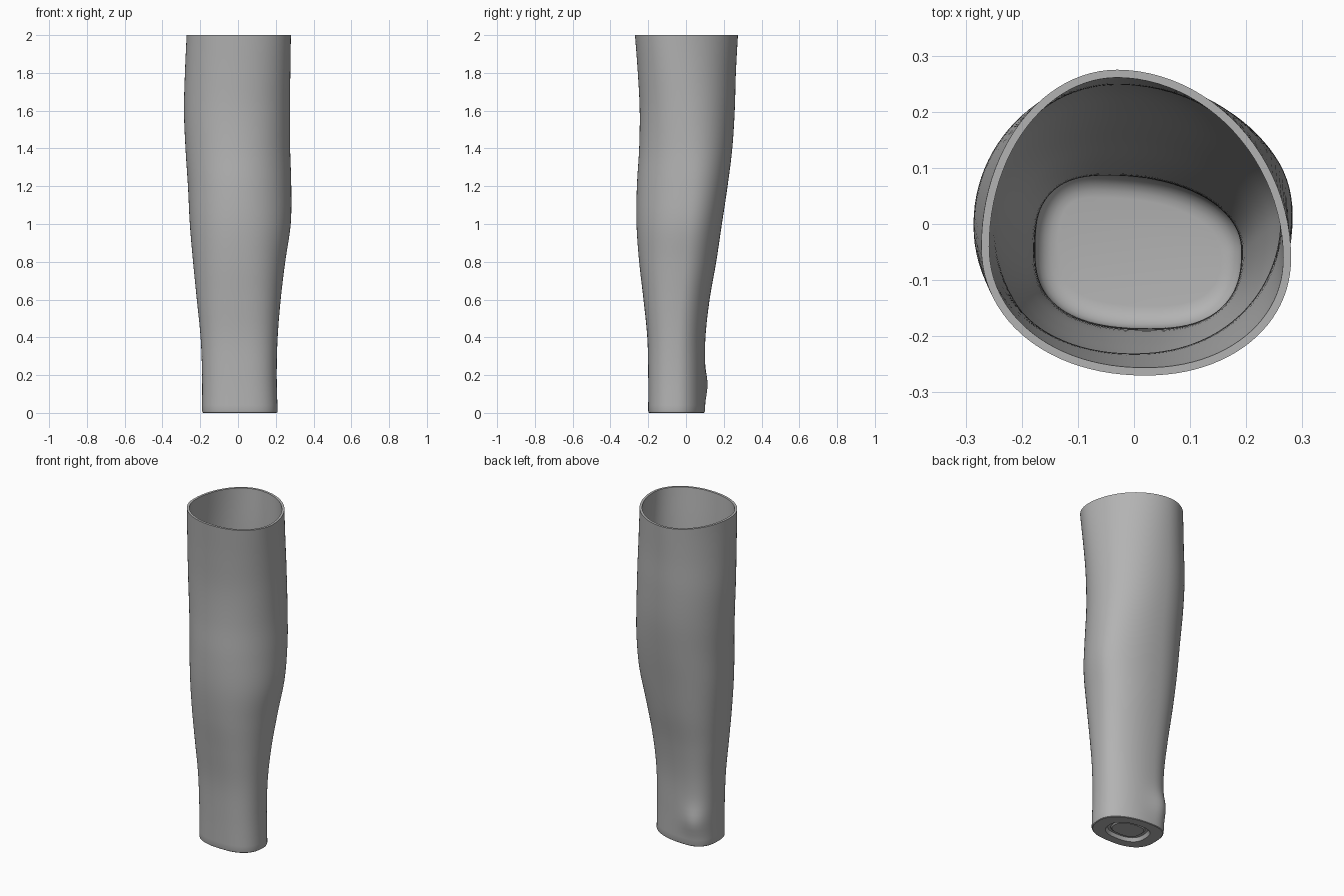
import bpy, bmesh, math
from mathutils import Vector

cube = bpy.data.objects.get("Cube")
if cube:
    bpy.data.objects.remove(cube, do_unlink=True)

SEGMENTS = 96
WALL = 0.014
FLOOR = 0.035

# Limb outline by height: z, x min, x max, y min, y max
OUTLINE = [
    (0.0, -.19, .21, -.2, .1), (.2, -.19, .205, -.2, .1),
    (.4, -.198, .21, -.205, .103), (.6, -.218, .226, -.225, .125),
    (.8, -.238, .25, -.248, .16), (1.0, -.255, .279, -.262, .19),
    (1.2, -.265, .282, -.26, .22), (1.4, -.278, .276, -.248, .245),
    (1.6, -.286, .275, -.245, .258), (1.8, -.281, .277, -.255, .264),
    (2.0, -.272, .28, -.27, .275)]

# Section shape: z, x of back, x of front, y of right, y of left,
# then corner fullness from back +x, back -x, front -x, front +x
SHAPE = [
    (0.0, -.05, .03, -.05, -.05, 2.1, 2.7, 2.5, 2.5),
    (.5, -.04, .02, -.04, -.05, 2.1, 2.5, 2.4, 2.4),
    (1.2, -.02, 0, .02, 0, 2.2, 2.1, 2.1, 2.1),
    (1.6, -.03, 0, .0, 0, 2.1, 2, 2.1, 2.1),
    (2.0, -.03, .02, -.06, -.04, 1.95, 2, 2.1, 2.1)]


def sample(table, z):
    """Smooth interpolation of the table rows at height z."""
    z = min(max(z, table[0][0]), table[-1][0])
    last = len(table) - 1
    i = max(k for k in range(last) if table[k][0] <= z)
    a, b = table[i], table[i + 1]
    before, after = table[max(i - 1, 0)], table[min(i + 2, last)]
    h = b[0] - a[0]
    t = (z - a[0]) / h
    out = []
    for k in range(1, len(a)):
        m0 = (b[k] - before[k]) / (b[0] - before[0]) * h
        m1 = (after[k] - a[k]) / (after[0] - a[0]) * h
        s = 3 * t * t - 2 * t ** 3
        out.append(a[k] + (b[k] - a[k]) * s + m0 * t * (1 - t) ** 2
                   - m1 * t * t * (1 - t))
    return out


def section(z):
    x0, x1, y0, y1 = sample(OUTLINE, z)
    xb, xf, yr, yl, *full = sample(SHAPE, z)
    knob = Vector((-.12, .085, .15))
    points = []
    for k in range(SEGMENTS):
        a = math.tau * k / SEGMENTS
        c, s = math.cos(a), math.sin(a)
        quadrant = k * 4 // SEGMENTS
        p = 2 / full[quadrant]
        cx = xb if s >= 0 else xf
        cy = yr if c >= 0 else yl
        x = cx + ((x1 - cx) if c >= 0 else (x0 - cx)) * abs(c) ** p
        y = cy + ((y1 - cy) if s >= 0 else (y0 - cy)) * abs(s) ** p
        v = Vector((x, y, z))
        # Rounded wrist knob at the back
        d = (v - knob).length
        v += Vector((-.3, 1, 0)) * .02 * math.exp(-(d / .08) ** 2)
        points.append(v)
    return points


def inset(points, distance, z):
    """Move a section inward along its normals and place it at height z."""
    result = []
    for k, p in enumerate(points):
        t = points[(k + 1) % SEGMENTS] - points[k - 1]
        n = Vector((-t.y, t.x, 0)).normalized()
        q = p + n * distance
        result.append(Vector((q.x, q.y, z)))
    return result


def scaled(points, factor, z):
    mid = sum(points, Vector()) / len(points)
    return [Vector((mid.x + (p.x - mid.x) * factor,
                    mid.y + (p.y - mid.y) * factor, z)) for p in points]


heights = [.01 + 1.99 * i / 64 for i in range(65)]
base = section(0)

# Underside with a stepped oval recess, then the outer wall
rings = [scaled(base, f, z) for f, z in
         ((.44, .014), (.48, .02), (.56, .02), (.62, 0))]
rings += [inset(base, .006, 0), inset(base, .002, .003)]
rings += [section(z) for z in heights]
# Rim, inner wall and rounded inner floor
rings += [inset(section(z), WALL, z) for z in reversed(heights) if z > FLOOR + .04]
for i in range(6):
    a = math.pi / 2 * i / 5
    z = FLOOR + .04 * (1 - math.sin(a))
    rings.append(inset(section(z), WALL + .04 * (1 - math.cos(a)), z))

bm = bmesh.new()
loops = [[bm.verts.new(p) for p in ring] for ring in rings]
for low, high in zip(loops, loops[1:]):
    for k in range(SEGMENTS):
        j = (k + 1) % SEGMENTS
        bm.faces.new((low[k], low[j], high[j], high[k]))
bm.faces.new(list(reversed(loops[0])))
bm.faces.new(loops[-1])
bmesh.ops.recalc_face_normals(bm, faces=bm.faces)
mesh = bpy.data.meshes.new("forearm_sleeve")
bm.to_mesh(mesh)
bm.free()

sleeve = bpy.data.objects.new("forearm_sleeve", mesh)
bpy.context.collection.objects.link(sleeve)

# Plain grey plastic
grey = bpy.data.materials.new("plain_grey")
grey.use_nodes = True
color = (.45, .45, .45, 1)
grey.diffuse_color = color
grey.node_tree.nodes["Principled BSDF"].inputs["Base Color"].default_value = color
mesh.materials.append(grey)

bpy.context.view_layer.objects.active = sleeve
sleeve.select_set(True)
bpy.ops.object.shade_smooth_by_angle(angle=math.radians(35))
